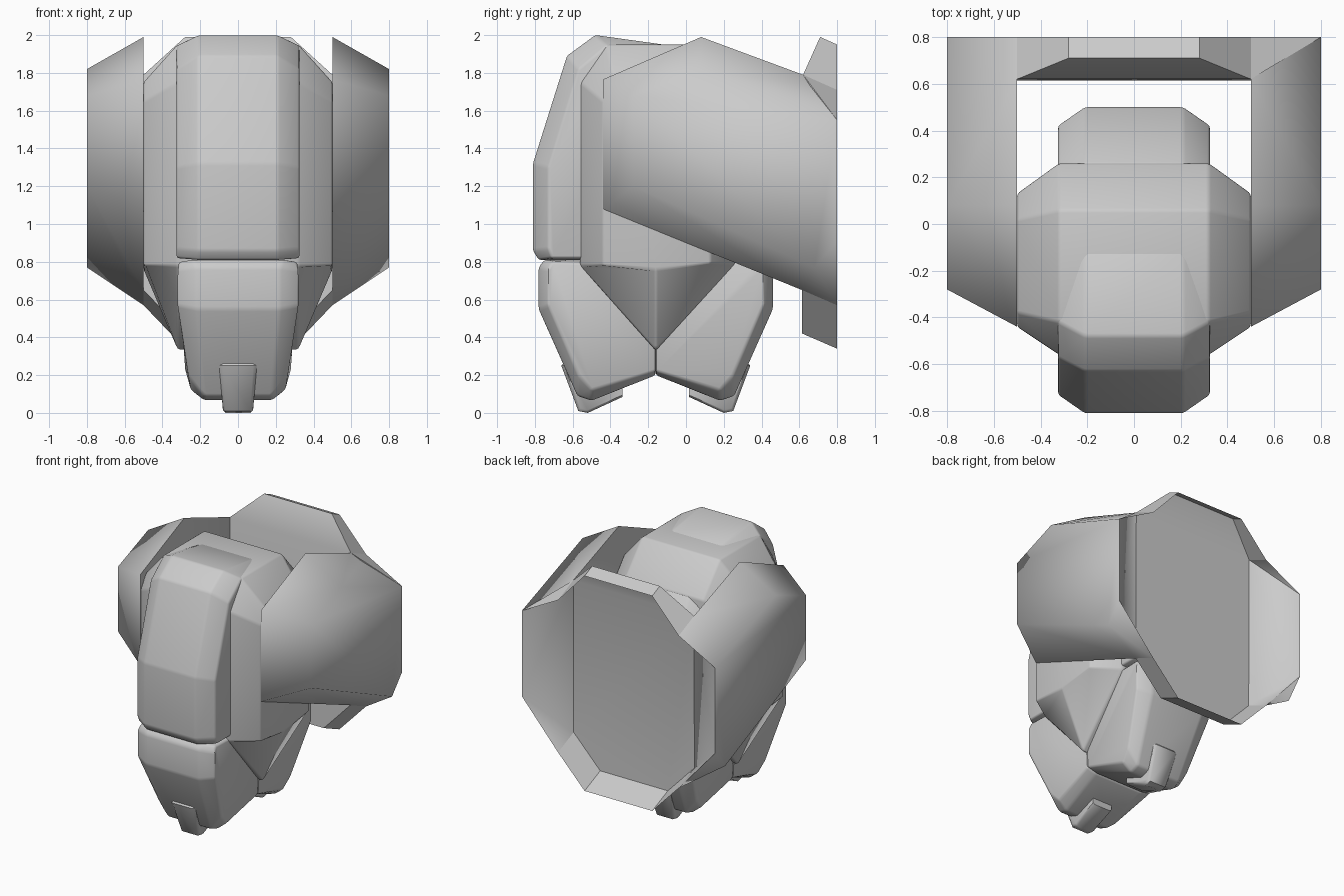
import bpy, bmesh
from math import radians

if "Cube" in bpy.data.objects:
    bpy.data.objects.remove(bpy.data.objects["Cube"])


def finish(name, bm, angle):
    bmesh.ops.remove_doubles(bm, verts=bm.verts[:], dist=1e-5)
    bmesh.ops.recalc_face_normals(bm, faces=bm.faces[:])
    me = bpy.data.meshes.new(name)
    bm.to_mesh(me)
    bm.free()
    ob = bpy.data.objects.new(name, me)
    bpy.context.collection.objects.link(ob)
    bpy.ops.object.select_all(action='DESELECT')
    ob.select_set(True)
    bpy.context.view_layer.objects.active = ob
    bpy.ops.object.shade_smooth_by_angle(angle=radians(angle))
    return ob


def loft(name, inner, outer, bevel=0.0, flip=False, angle=45):
    """Chamfered slab: side profile 'outer' on both flanks, 'inner' near the middle.
    Points are (x, y, z); flip reflects the part about the plane y = -0.16."""
    bm = bmesh.new()
    rings = []
    for pts, s in ((outer, -1), (inner, -1), (inner, 1), (outer, 1)):
        rings.append([bm.verts.new((s * x, -0.32 - y if flip else y, z)) for x, y, z in pts])
    n = len(inner)
    for a, b in zip(rings, rings[1:]):
        for i in range(n):
            j = (i + 1) % n
            bm.faces.new((a[i], a[j], b[j], b[i]))
    bm.faces.new(rings[0])
    bm.faces.new(rings[-1])
    bmesh.ops.recalc_face_normals(bm, faces=bm.faces[:])
    if bevel:
        edges = [e for e in bm.edges if e.calc_face_angle(0) > radians(12)]
        bmesh.ops.bevel(bm, geom=edges, offset=bevel, segments=2, profile=0.5,
                        affect='EDGES', clamp_overlap=True)
    return finish(name, bm, angle)


def at_x(x, pts):
    return [(x, y, z) for y, z in pts]


# Central body: octagonal in plan, wedge-shaped underside
loft("body",
     at_x(.32, [(-.56, .78), (-.16, .33), (.26, .79), (.26, 1.72), (.06, 1.95), (-.42, 1.95), (-.56, 1.75)]),
     at_x(.50, [(-.44, .78), (-.16, .76), (.13, .79), (.13, 1.62), (.02, 1.75), (-.38, 1.75), (-.44, 1.65)]),
     bevel=.012)

# Tall front plate that wraps over the top
loft("front_plate",
     at_x(.21, [(-.3, .81), (-.78, .81), (-.81, .86), (-.81, 1.32), (-.63, 1.89), (-.48, 2.0), (-.12, 1.95), (-.3, 1.6)]),
     at_x(.325, [(-.3, .82), (-.71, .82), (-.73, .87), (-.73, 1.30), (-.57, 1.82), (-.42, 1.945), (-.3, 1.93), (-.32, 1.6)]),
     bevel=.012)

# Shorter back plate
loft("back_plate",
     at_x(.21, [(.1, .81), (.46, .81), (.5, .86), (.5, 1.32), (.26, 1.72), (.1, 1.6)]),
     at_x(.325, [(.1, .82), (.4, .82), (.42, .87), (.42, 1.30), (.25, 1.65), (.1, 1.58)]),
     bevel=.012)

# Lower jaws and their small tips, front and back
jaw_in = [(.24, -.16, .80), (.24, -.75, .81), (.22, -.78, .77), (.22, -.78, .55),
          (.18, -.575, .09), (.18, -.5, .065), (.2, -.16, .2)]
jaw_out = [(.31, -.16, .78), (.31, -.71, .80), (.325, -.73, .76), (.325, -.73, .57),
           (.265, -.57, .2), (.25, -.5, .12), (.28, -.16, .22)]
tip_in = [(.075, -.64, .275), (.08, -.66, .25), (.065, -.57, .01), (.065, -.52, 0),
          (.065, -.335, .085), (.065, -.335, .14), (.075, -.5, .25)]
tip_out = [(.095, -.63, .27), (.1, -.645, .25), (.08, -.56, .025), (.08, -.52, .015),
           (.08, -.335, .095), (.08, -.335, .14), (.095, -.5, .25)]
for side, flip in (("front", False), ("back", True)):
    loft(side + "_jaw", jaw_in, jaw_out, bevel=.014, flip=flip)
    loft(side + "_jaw_tip", tip_in, tip_out, flip=flip)

# Side shells: closed faceted pods, inner face at x=0.5 and outer face at x=0.8
inner = at_x(.5, [(-.44, 1.08), (-.44, 1.765), (.08, 1.99), (.62, 1.79), (.615, .65)])
outer = at_x(.8, [(-.28, 1.2), (-.28, 1.68), (.08, 1.82), (.8, 1.55), (.8, .91), (.68, .77)])
rear = at_x(.5, [(.8, 1.71), (.8, .57)])
pod_faces = [(0, 1, 2, 3, 4), (0, 1, 6, 5), (1, 2, 7, 6), (2, 3, 11, 8, 7), (0, 5, 10, 12, 4),
             (10, 9, 12), (5, 6, 7, 8, 9, 10), (3, 4, 9, 8), (3, 8, 11), (4, 12, 9)]
for side, s in (("right", 1), ("left", -1)):
    bm = bmesh.new()
    v = [bm.verts.new((s * x, y, z)) for x, y, z in inner + outer + rear]
    for f in pod_faces:
        bm.faces.new([v[i] for i in f])
    finish(side + "_side_shell", bm, 66)

# Back wall with the top and bottom lips joining the two shells
half = [(.28, .71, 1.99), (.5, .62, 1.79), (.5, .615, .65), (.28, .615, .42),
        (.28, .8, 1.95), (.5, .8, 1.71), (.5, .8, .57), (.28, .8, .34)]
bm = bmesh.new()
r = [bm.verts.new(p) for p in half]
l = [bm.verts.new((-x, y, z)) for x, y, z in half]
bm.faces.new((r[0], r[1], l[1], l[0]))
bm.faces.new((r[1], r[2], r[3], l[3], l[2], l[1]))
bm.faces.new((r[0], l[0], l[4], r[4]))
bm.faces.new((r[3], l[3], l[7], r[7]))
for h in (r, l):
    bm.faces.new((h[0], h[1], h[5], h[4]))
    bm.faces.new((h[2], h[3], h[7], h[6]))
finish("back_wall", bm, 30)
